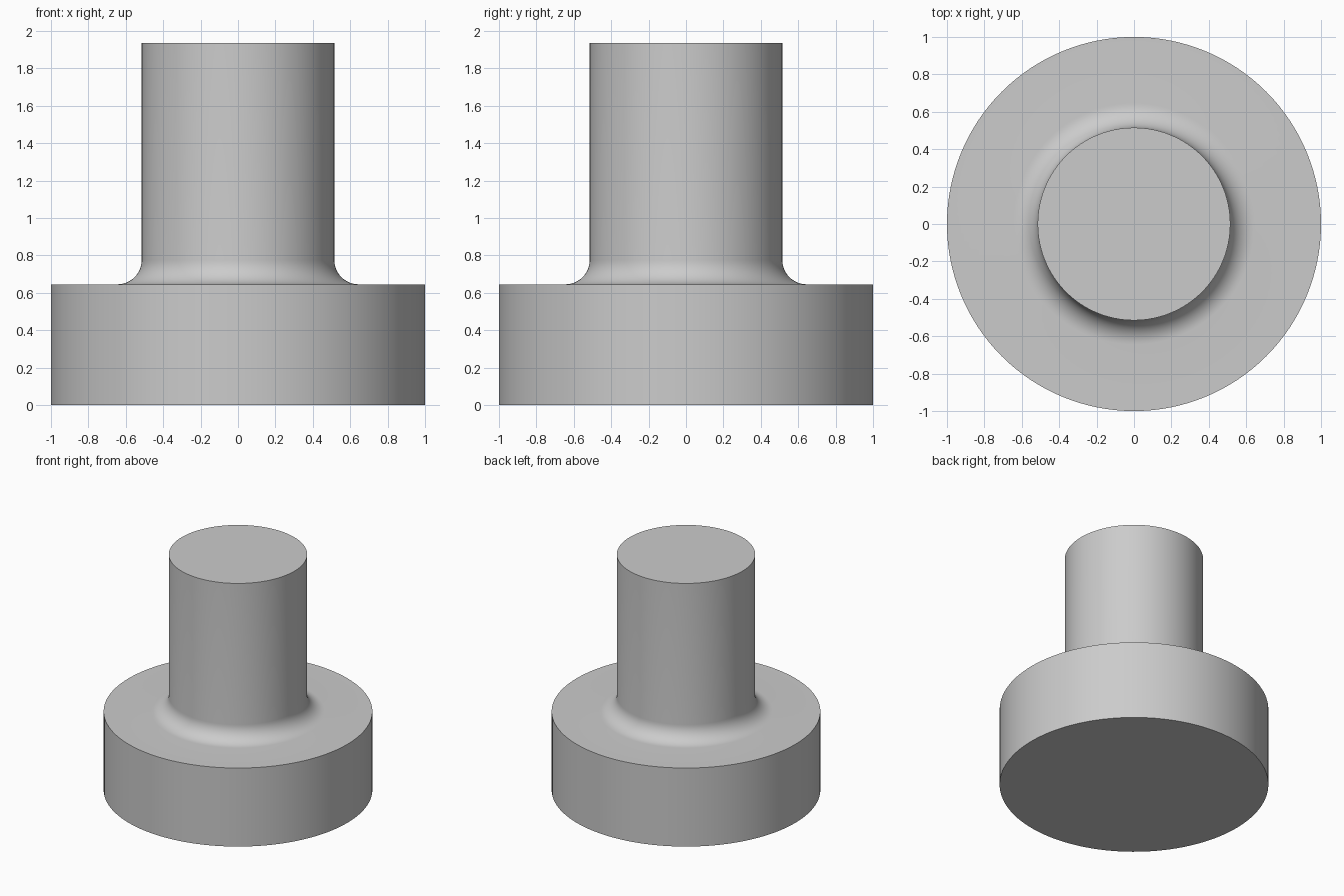
import bpy
import bmesh
import math

cube = bpy.data.objects.get("Cube")
if cube:
    bpy.data.objects.remove(cube, do_unlink=True)

SEGMENTS = 128
BASE_RADIUS, BASE_TOP = 1.0, 0.645
SHAFT_RADIUS, SHAFT_TOP = 0.515, 1.935
FILLET = 0.13
FILLET_STEPS = 12

# Plain grey material
grey = bpy.data.materials.new("plain_grey")
grey.use_nodes = True
colour = (0.6, 0.6, 0.6, 1)
grey.diffuse_color = colour
grey.node_tree.nodes["Principled BSDF"].inputs["Base Color"].default_value = colour

# Half profile: base disc, concave fillet, shaft
profile = [(BASE_RADIUS, 0), (BASE_RADIUS, BASE_TOP)]
for i in range(FILLET_STEPS + 1):
    a = math.pi / 2 * i / FILLET_STEPS
    profile.append((SHAFT_RADIUS + FILLET * (1 - math.sin(a)),
                    BASE_TOP + FILLET * (1 - math.cos(a))))
profile.append((SHAFT_RADIUS, SHAFT_TOP))

# Revolve the profile into rings, then cap both ends
bm = bmesh.new()
rings = []
for r, z in profile:
    rings.append([bm.verts.new((r * math.cos(t), r * math.sin(t), z))
                  for t in (math.tau * k / SEGMENTS for k in range(SEGMENTS))])
for low, high in zip(rings, rings[1:]):
    for k in range(SEGMENTS):
        n = (k + 1) % SEGMENTS
        bm.faces.new((low[k], low[n], high[n], high[k]))
bm.faces.new(rings[0][::-1])
bm.faces.new(rings[-1])
bmesh.ops.recalc_face_normals(bm, faces=bm.faces)

mesh = bpy.data.meshes.new("flanged_shaft")
bm.to_mesh(mesh)
bm.free()
mesh.materials.append(grey)
shaft = bpy.data.objects.new("flanged_shaft", mesh)
bpy.context.collection.objects.link(shaft)

# Smooth walls with crisp rims
bpy.ops.object.select_all(action="DESELECT")
shaft.select_set(True)
bpy.context.view_layer.objects.active = shaft
bpy.ops.object.shade_smooth_by_angle(angle=math.radians(30))
